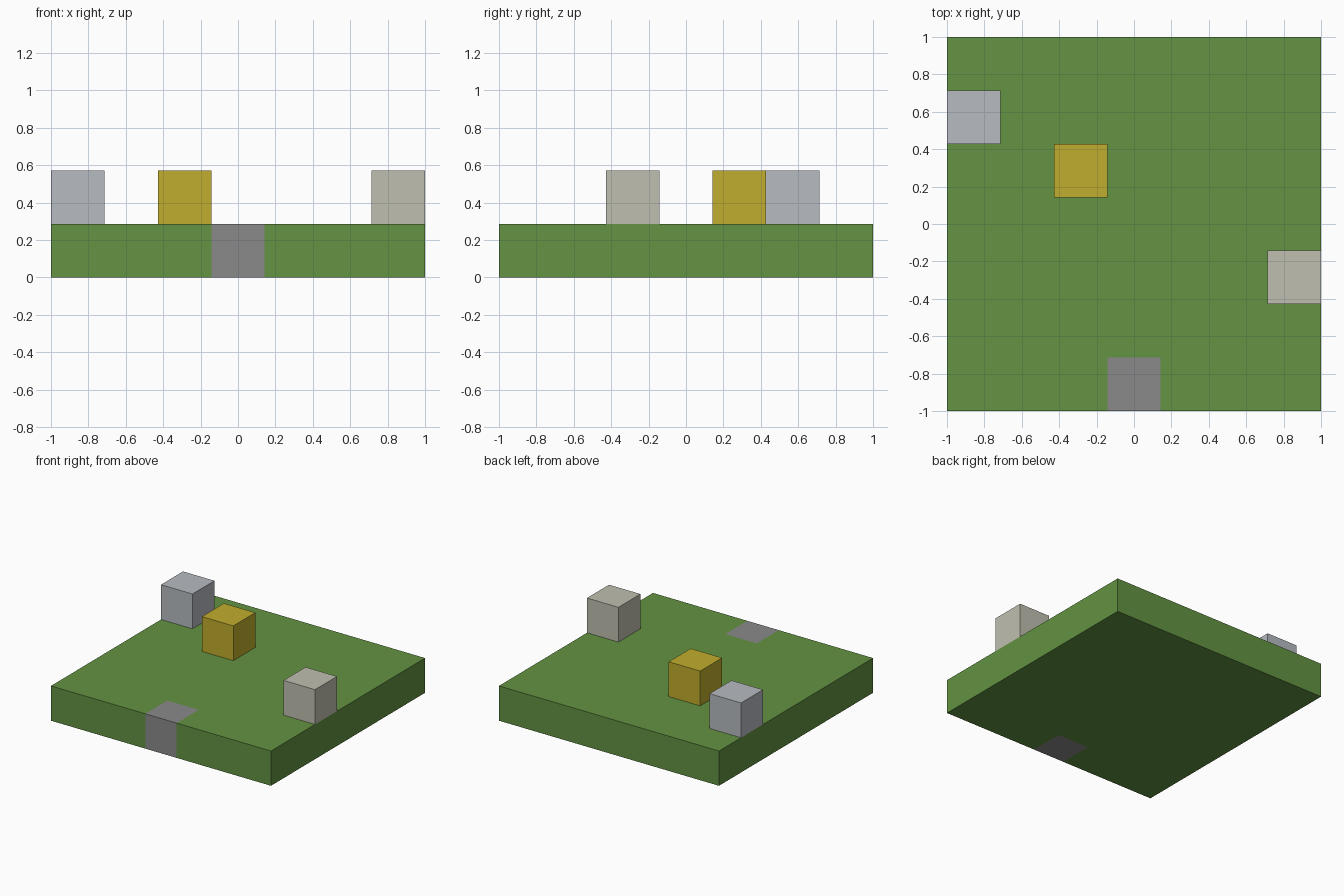
import bpy
import bmesh
from mathutils import Matrix, Vector

old = bpy.data.objects.get("Cube")
if old:
    bpy.data.objects.remove(old, do_unlink=True)

CELL = 2 / 7  # the model sits on a seven by seven grid of cubes


def linear(c):
    c /= 255
    return c / 12.92 if c <= 0.04045 else ((c + 0.055) / 1.055) ** 2.4


def material(name, *rgb):
    color = (*[linear(c) for c in rgb], 1)
    mat = bpy.data.materials.new(name)
    mat.use_nodes = True
    mat.diffuse_color = color
    bsdf = next(n for n in mat.node_tree.nodes if n.type == "BSDF_PRINCIPLED")
    bsdf.inputs["Base Color"].default_value = color
    return mat


def box(name, center, size, *mats):
    bm = bmesh.new()
    bmesh.ops.create_cube(bm, size=1, matrix=Matrix.Translation(center) @ Matrix.Diagonal((*size, 1)))
    mesh = bpy.data.meshes.new(name)
    bm.to_mesh(mesh)
    bm.free()
    for mat in mats:
        mesh.materials.append(mat)
    obj = bpy.data.objects.new(name, mesh)
    bpy.context.collection.objects.link(obj)
    return obj


green = material("grass green", 99, 147, 66)
stone = material("stone grey", 138, 138, 138)
silver = material("silver grey", 183, 187, 193)
gold = material("gold", 193, 173, 46)
beige = material("pale beige", 192, 191, 177)

# Ground slab, cut so that one front cell can be stone
slab = box("ground_slab", (0, 0, CELL / 2), (2, 2, CELL), green, stone)
bm = bmesh.new()
bm.from_mesh(slab.data)
for point, normal in (((-CELL / 2, 0, 0), (1, 0, 0)),
                      ((CELL / 2, 0, 0), (1, 0, 0)),
                      ((0, CELL - 1, 0), (0, 1, 0))):
    bmesh.ops.bisect_plane(bm, geom=bm.verts[:] + bm.edges[:] + bm.faces[:],
                           plane_co=Vector(point), plane_no=Vector(normal))
for face in bm.faces:
    c = face.calc_center_median()
    face.material_index = int(abs(c.x) < CELL / 2 and c.y < CELL - 1)
bm.to_mesh(slab.data)
bm.free()

# Cubes standing on the slab, placed by grid column and row
for name, col, row, mat in (("silver_cube", 0, 5, silver),
                            ("gold_cube", 2, 4, gold),
                            ("beige_cube", 6, 2, beige)):
    box(name, ((col - 3) * CELL, (row - 3) * CELL, CELL * 1.5), (CELL,) * 3, mat)
